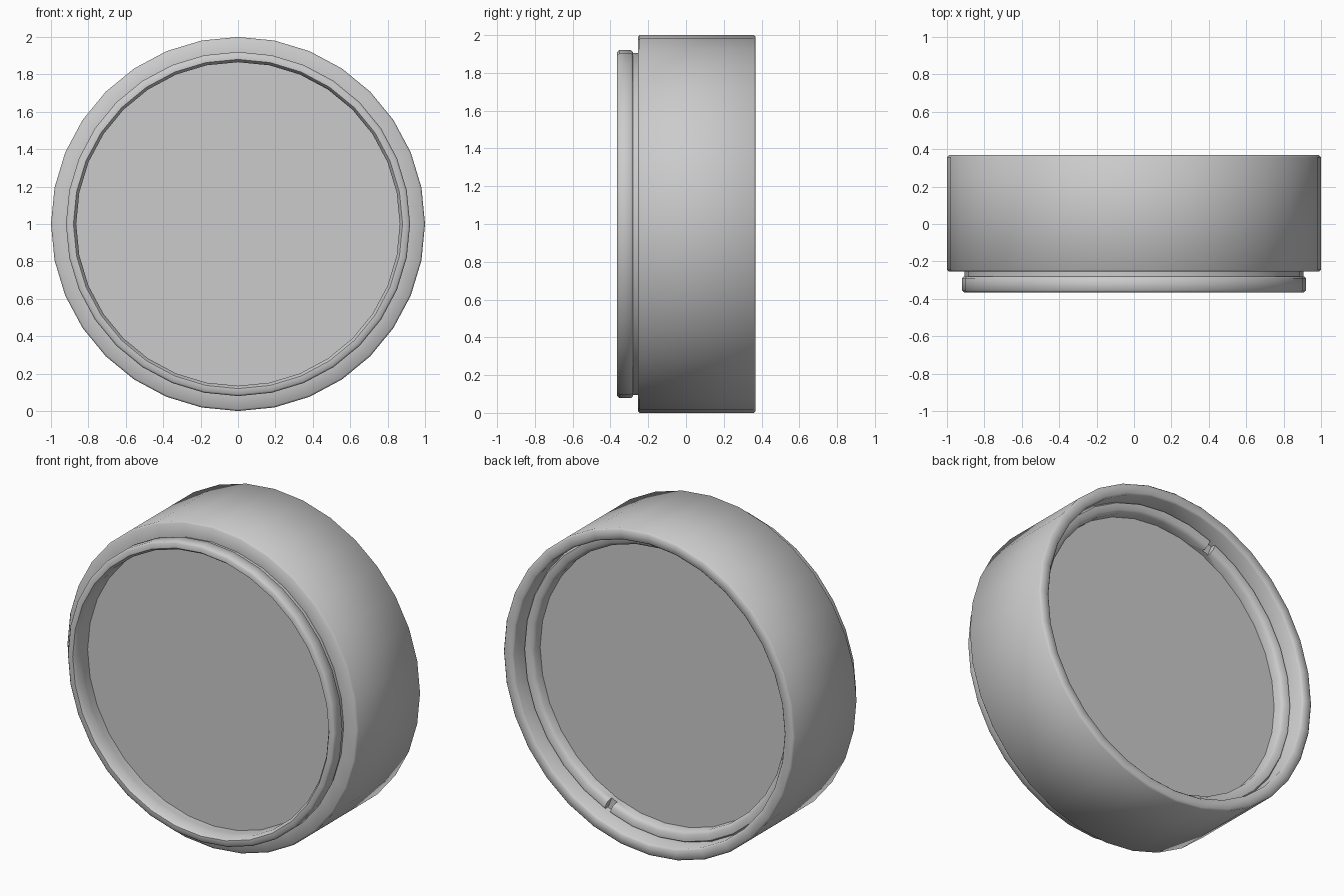
import bpy, bmesh, math

if "Cube" in bpy.data.objects:
    bpy.data.objects.remove(bpy.data.objects["Cube"])

SIDES = 32
CZ = 1.0  # height of the lens axis


def finish(name, bm, smooth=50):
    bmesh.ops.recalc_face_normals(bm, faces=bm.faces)
    mesh = bpy.data.meshes.new(name)
    bm.to_mesh(mesh)
    bm.free()
    ob = bpy.data.objects.new(name, mesh)
    bpy.context.collection.objects.link(ob)
    bpy.ops.object.select_all(action='DESELECT')
    ob.select_set(True)
    bpy.context.view_layer.objects.active = ob
    if smooth:
        bpy.ops.object.shade_smooth_by_angle(angle=math.radians(smooth))
    return ob


def lathe(name, profile):
    """Turn a closed (radius, y) profile around the y axis."""
    bm = bmesh.new()
    rings = []
    for i in range(SIDES):
        a = 2 * math.pi * i / SIDES
        rings.append([bm.verts.new((r * math.sin(a), y, CZ + r * math.cos(a)))
                      for r, y in profile])
    n = len(profile)
    for i in range(SIDES):
        p, q = rings[i], rings[(i + 1) % SIDES]
        for j in range(n):
            k = (j + 1) % n
            bm.faces.new((p[j], p[k], q[k], q[j]))
    return finish(name, bm)


def disc(name, radius, y0, y1):
    """Solid flat disc between two y positions."""
    bm = bmesh.new()
    caps = []
    for y in (y0, y1):
        caps.append([bm.verts.new((radius * math.sin(2 * math.pi * i / SIDES), y,
                                   CZ + radius * math.cos(2 * math.pi * i / SIDES)))
                     for i in range(SIDES)])
        bm.faces.new(caps[-1])
    for i in range(SIDES):
        k = (i + 1) % SIDES
        bm.faces.new((caps[0][i], caps[0][k], caps[1][k], caps[1][i]))
    return finish(name, bm)


# Main barrel with neck and rear recess
lathe("barrel", [
    (0.905, -0.30), (0.905, -0.255), (0.99, -0.255), (1.0, -0.245),
    (1.0, 0.358), (0.99, 0.368), (0.94, 0.368), (0.93, 0.358),
    (0.93, 0.19), (0.865, 0.19), (0.865, -0.30)])

# Front rim
lathe("front_rim", [
    (0.865, -0.28), (0.865, -0.345), (0.88, -0.365), (0.91, -0.365),
    (0.92, -0.355), (0.92, -0.29), (0.91, -0.28)])

# Retaining ring in the rear recess, with two tool slots
ring = lathe("retaining_ring", [
    (0.93, 0.18), (0.93, 0.255), (0.92, 0.27), (0.88, 0.27),
    (0.862, 0.25), (0.862, 0.18)])

bm = bmesh.new()
slot = math.radians(22.5)
for s in (1, -1):
    made = bmesh.ops.create_cube(bm, size=1)["verts"]
    bmesh.ops.scale(bm, vec=(0.04, 0.07, 0.16), verts=made)
    bmesh.ops.translate(bm, vec=(0, 0.265, -0.89 * s), verts=made)
for v in bm.verts:
    x, z = v.co.x, v.co.z
    v.co.x = x * math.cos(slot) - z * math.sin(slot)
    v.co.z = CZ + x * math.sin(slot) + z * math.cos(slot)
cutter = finish("slot_cutter", bm, 0)
cutter.hide_render = True
cutter.display_type = 'WIRE'
mod = ring.modifiers.new("slots", 'BOOLEAN')
mod.operation = 'DIFFERENCE'
mod.object = cutter
bpy.context.view_layer.objects.active = ring
bpy.ops.object.modifier_apply(modifier=mod.name)
bpy.data.objects.remove(cutter)

# Front and rear glass
disc("front_glass", 0.867, -0.24, -0.20)
disc("rear_glass", 0.867, 0.16, 0.20)
